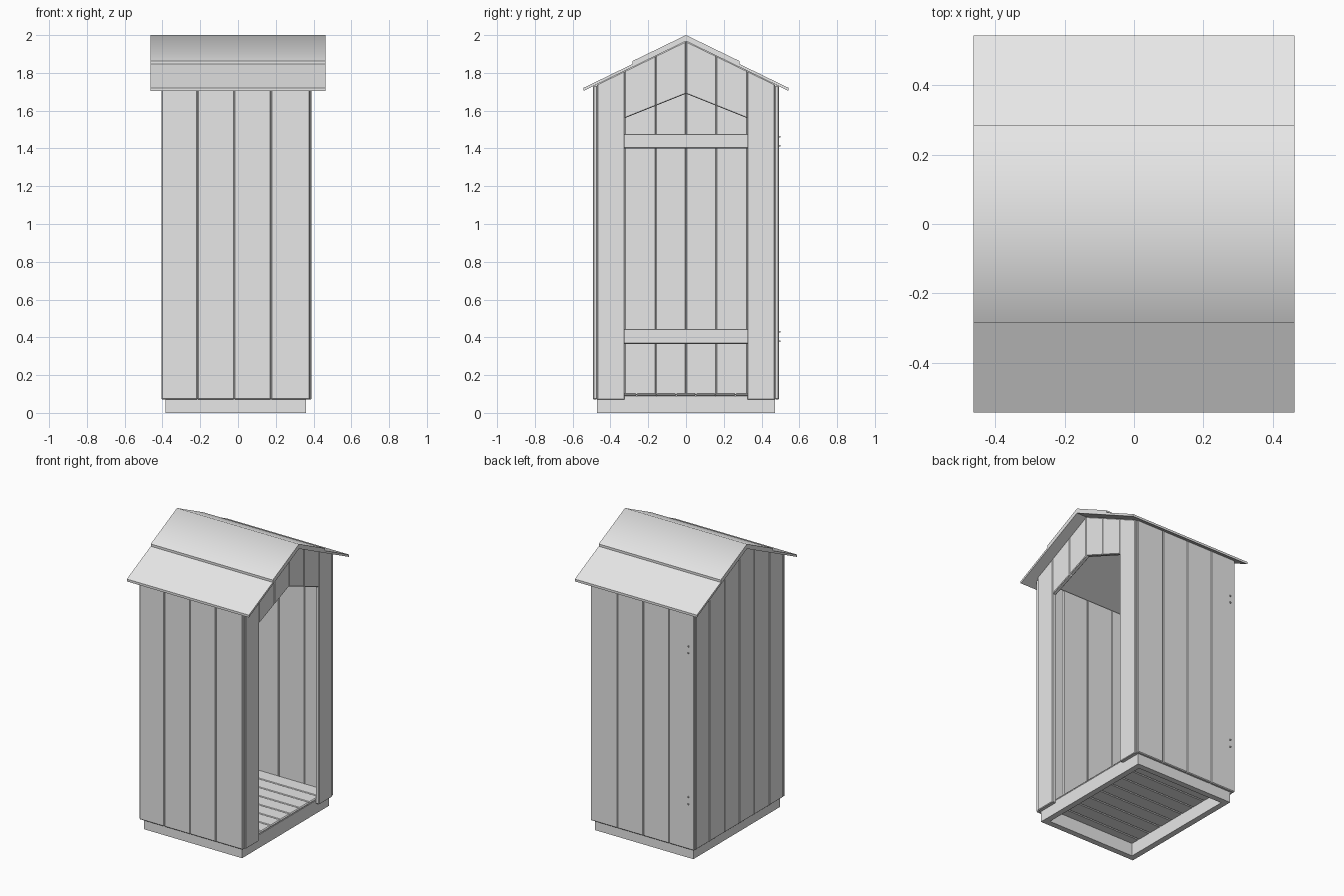
import bpy, bmesh, math
from mathutils import Vector

old = bpy.data.objects.get("Cube")
if old:
    bpy.data.objects.remove(old, do_unlink=True)

grey = bpy.data.materials.new("plain_grey")
grey.use_nodes = True
COLOUR = (0.8, 0.8, 0.8, 1)
grey.diffuse_color = COLOUR
grey.node_tree.nodes["Principled BSDF"].inputs["Base Color"].default_value = COLOUR

WALL = 0.47          # inner face of the side walls
SLOPE = 0.485        # roof pitch
BOARD_FOOT = 0.07


def under_roof(y):
    return 1.968 - SLOPE * abs(y)


def extrude(name, outline, depth, bevel=0.0, smooth=0):
    """Close an outline of 3D points and push it along depth."""
    bm = bmesh.new()
    face = bm.faces.new([bm.verts.new(p) for p in outline])
    ext = bmesh.ops.extrude_face_region(bm, geom=[face])
    moved = [v for v in ext["geom"] if isinstance(v, bmesh.types.BMVert)]
    bmesh.ops.translate(bm, verts=moved, vec=Vector(depth))
    bmesh.ops.recalc_face_normals(bm, faces=bm.faces)
    mesh = bpy.data.meshes.new(name)
    bm.to_mesh(mesh)
    bm.free()
    mesh.materials.append(grey)
    obj = bpy.data.objects.new(name, mesh)
    bpy.context.collection.objects.link(obj)
    if bevel:
        mod = obj.modifiers.new("eased_edges", "BEVEL")
        mod.width = bevel
        mod.segments = 1
    if smooth:
        bpy.ops.object.select_all(action="DESELECT")
        obj.select_set(True)
        bpy.context.view_layer.objects.active = obj
        bpy.ops.object.shade_smooth_by_angle(angle=math.radians(smooth))
    return obj


def box(name, x0, x1, y0, y1, z0, z1, bevel=0.0):
    outline = [(x0, y0, z0), (x1, y0, z0), (x1, y1, z0), (x0, y1, z0)]
    return extrude(name, outline, (0, 0, z1 - z0), bevel)


def gable_board(name, x0, x1, y0, y1, foot):
    """Upright board whose top follows the roof; foot gives its lower edge."""
    outline = [(x0, y0, foot(y0)), (x0, y1, foot(y1)),
               (x0, y1, under_roof(y1)), (x0, y0, under_roof(y0))]
    return extrude(name, outline, (x1 - x0, 0, 0), 0.004)


def flat_foot(y):
    return BOARD_FOOT


def arch_foot(y):
    return 1.69 - 0.4 * abs(y)


# Base frame
for s, side in ((-1, "right"), (1, "left")):
    a, b = sorted((s * WALL, s * (WALL - 0.04)))
    box(f"base_beam_{side}", -0.385, 0.36, a, b, 0, 0.09)
box("base_beam_open_end", 0.32, 0.36, -0.43, 0.43, 0, 0.09)
box("base_beam_closed_end", -0.385, -0.345, -0.43, 0.43, 0, 0.09)

# Floor slats
SLATS = 9
pitch = 2 * WALL / SLATS
for i in range(SLATS):
    y = -WALL + i * pitch
    box(f"floor_slat_{i}", -0.385, 0.36, y, y + pitch, 0.088, 0.105, 0.006)

# Long side walls
joints = [-0.405, -0.215, -0.02, 0.175, 0.38]
for s, side in ((-1, "right"), (1, "left")):
    a, b = sorted((s * WALL, s * (WALL + 0.022)))
    for i in range(4):
        box(f"side_board_{side}_{i}", joints[i], joints[i + 1], a, b,
            BOARD_FOOT, 1.732, 0.005)

# Closed end wall, and the open end with its doorway
seams = [-WALL, -0.325, -0.16, 0, 0.16, 0.325, WALL]
for i in range(6):
    y0, y1 = seams[i], seams[i + 1]
    gable_board(f"closed_end_board_{i}", -0.405, -0.385, y0, y1, flat_foot)
    if i in (0, 5):
        gable_board(f"door_post_{i}", 0.36, 0.388, y0, y1, flat_foot)
    else:
        gable_board(f"door_header_{i}", 0.36, 0.388, y0, y1, arch_foot)

# Inner rails on the closed end, with nail heads on the outer wall
for name, z0, z1 in (("lower", 0.365, 0.445), ("upper", 1.4, 1.477)):
    box(f"{name}_rail", -0.385, -0.345, -WALL, WALL, z0, z1, 0.004)
    for k, z in enumerate((z0 + 0.015, z1 - 0.015)):
        box(f"{name}_nail_{k}", -0.369, -0.361, 0.48, 0.5, z - 0.004, z + 0.004)


def roof_layer(name, half, low, high, smooth):
    """Folded sheet running over the ridge between two heights."""
    drop = SLOPE * half
    x = -0.4625
    outline = [(x, -half, low - drop), (x, 0, low), (x, half, low - drop),
               (x, half, high - drop), (x, 0, high), (x, -half, high - drop)]
    return extrude(name, outline, (-2 * x, 0, 0), 0, smooth)


# Roof sheets and overlapping ridge cap
roof_layer("roof_sheet", 0.543, 1.968, 1.984, 0)
roof_layer("ridge_cap", 0.284, 1.982, 2.0, 60)
